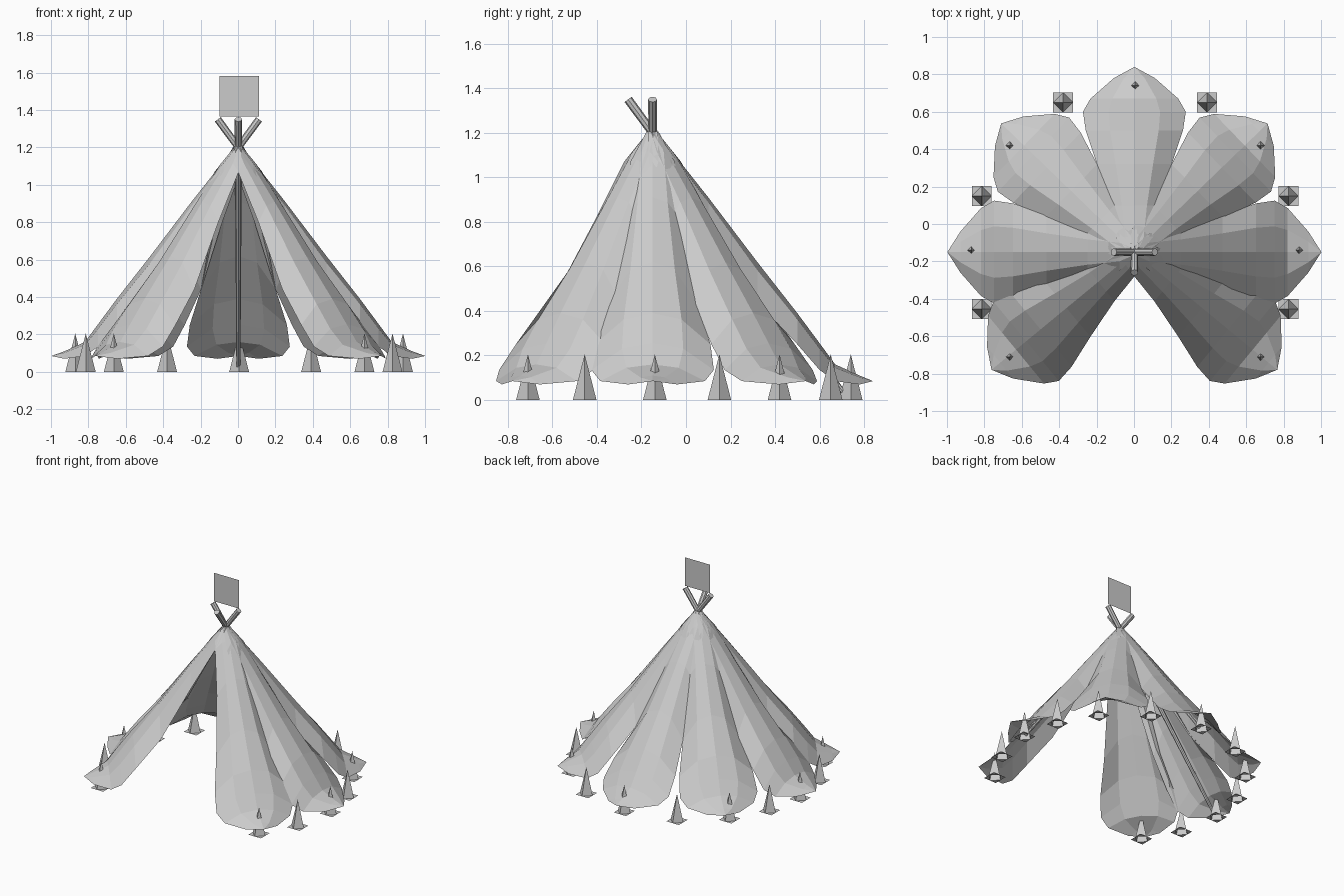
import bpy, bmesh, math
from mathutils import Vector

cube = bpy.data.objects.get("Cube")
if cube:
    bpy.data.objects.remove(cube)

grey = bpy.data.materials.new("plain_grey")
grey.use_nodes = True
colour = (0.6, 0.6, 0.6, 1)
grey.diffuse_color = colour
grey.node_tree.nodes["Principled BSDF"].inputs["Base Color"].default_value = colour

CENTRE = Vector((0.002, -0.15, 0))


def make_object(name, bm):
    mesh = bpy.data.meshes.new(name)
    bm.to_mesh(mesh)
    bm.free()
    mesh.materials.append(grey)
    obj = bpy.data.objects.new(name, mesh)
    bpy.context.collection.objects.link(obj)
    return obj


def directions(angle):
    # outward and sideways directions, angle measured from the back
    a = math.radians(angle)
    return Vector((math.sin(a), math.cos(a), 0)), Vector((math.cos(a), -math.sin(a), 0))


# Canvas rows: distance out, half width, ridge height, edge height
ROWS = [(0.0, 0.03, 1.22, 1.20), (0.08, 0.10, 1.125, 1.07), (0.25, 0.135, 0.91, 0.80),
        (0.47, 0.20, 0.62, 0.44), (0.65, 0.26, 0.39, 0.25), (0.75, 0.275, 0.255, 0.135),
        (0.82, 0.235, 0.16, 0.085), (0.93, 0.11, 0.11, 0.07)]


def canvas_panel(name, angle, reach):
    out, side = directions(angle)
    bm = bmesh.new()
    grid = []
    for r, width, ridge, edge in ROWS:
        row = []
        for s in (-1, -0.5, 0, 0.5, 1):
            z = ridge + (edge - ridge) * abs(s) ** 2.3
            row.append(bm.verts.new(CENTRE + out * r + side * width * s + Vector((0, 0, z))))
        grid.append(row)
    for upper, lower in zip(grid, grid[1:]):
        for i in range(4):
            bm.faces.new((upper[i], lower[i], lower[i + 1], upper[i + 1]))
    # pointed hem
    tip = bm.verts.new(CENTRE + out * reach + Vector((0, 0, 0.085)))
    for a, b in zip(grid[-1], grid[-1][1:]):
        bm.faces.new((a, tip, b))
    make_object(name, bm)


def pole(name, angle):
    out, _ = directions(angle)
    top = CENTRE - out * 0.11 + Vector((0, 0, 1.35))
    foot = CENTRE + out * 0.86 + Vector((0, 0, 0.03))
    bm = bmesh.new()
    bmesh.ops.create_cone(bm, cap_ends=True, segments=8, radius1=0.011, radius2=0.02,
                          depth=(top - foot).length)
    obj = make_object(name, bm)
    obj.location = (top + foot) / 2
    obj.rotation_mode = 'QUATERNION'
    obj.rotation_quaternion = (top - foot).to_track_quat('Z', 'Y')


def stake(name, x, y, size=0.053, height=0.205):
    # hollow four-sided spike with a square foot
    bm = bmesh.new()
    tip = bm.verts.new((x, y, height))
    ring = []
    for i in range(8):
        a = i * math.pi / 4
        reach = size if i % 2 == 0 else size * math.sqrt(2)
        ring.append(bm.verts.new((x + reach * math.cos(a), y + reach * math.sin(a), 0)))
    for i in range(0, 8, 2):
        a, corner, b = ring[i], ring[i + 1], ring[(i + 2) % 8]
        bm.faces.new((a, b, tip))
        bm.faces.new((a, corner, b))
    make_object(name, bm)


# Seven panels, leaving the front open
canvas_panel("back_panel", 0, 0.99)
pole("back_pole", 0)
stake("back_stake", 0.006, 0.74)
for label, sign in (("left", 1), ("right", -1)):
    for part, angle, reach in (("back", 46, 0.99), ("side", 90, 1.0), ("front", 129.5, 0.99)):
        canvas_panel(f"{label}_{part}_panel", sign * angle, reach)
    pole(f"{label}_pole", sign * 90)
    # stakes through the panels and between them
    for part, x, y in (("back", 0.67, 0.42), ("side", 0.876, -0.14), ("front", 0.67, -0.71),
                       ("rear_gap", 0.385, 0.65), ("middle_gap", 0.82, 0.15),
                       ("forward_gap", 0.82, -0.455)):
        stake(f"{label}_{part}_stake", sign * x + 0.006, y)

# Flat square sign above the crossing poles
bm = bmesh.new()
square = [(-0.1, 1.365), (0.113, 1.365), (0.113, 1.583), (-0.1, 1.583)]
bm.faces.new([bm.verts.new((x, CENTRE.y, z)) for x, z in square])
make_object("top_sign", bm)
